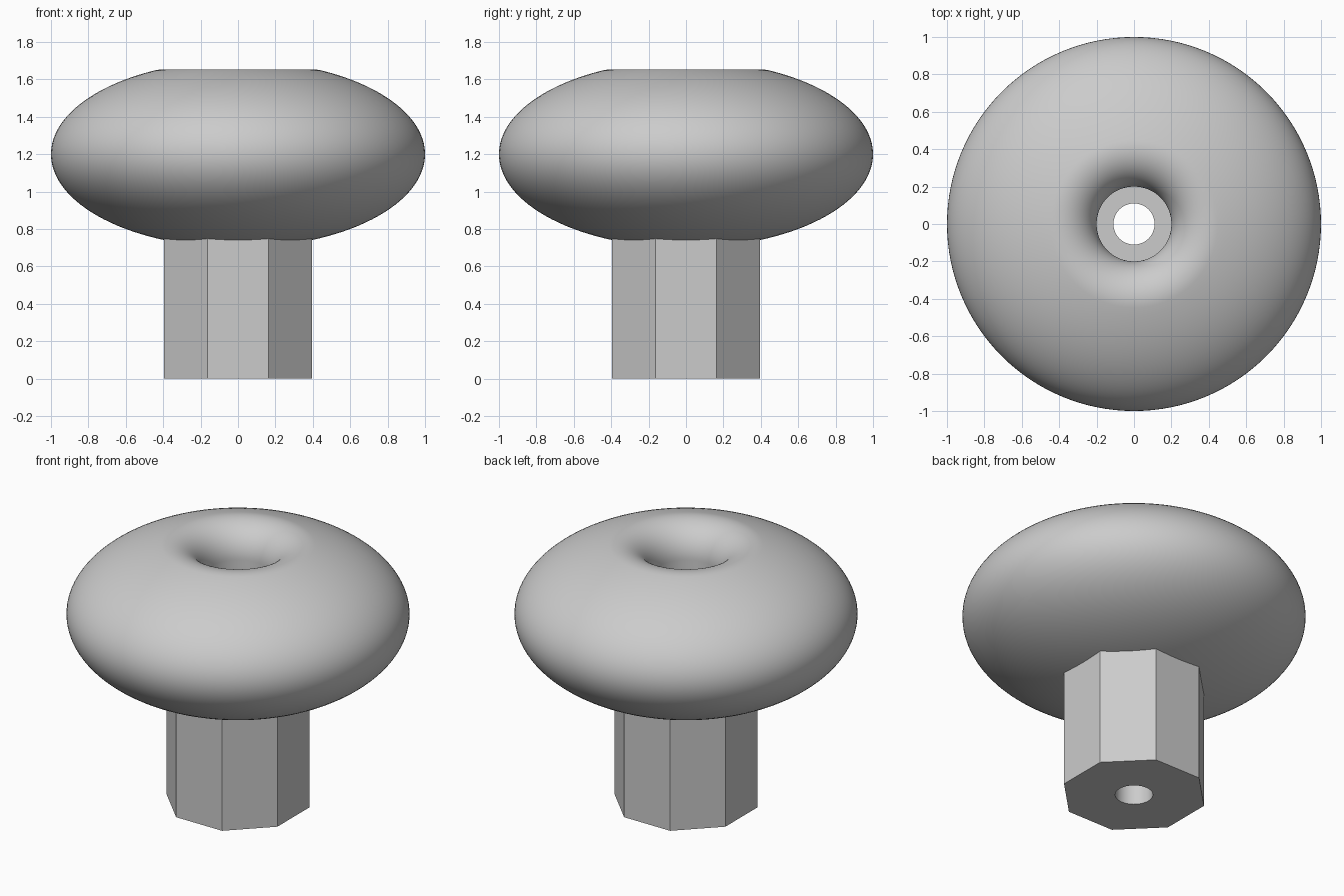
import bpy
import bmesh
import math

if "Cube" in bpy.data.objects:
    bpy.data.objects.remove(bpy.data.objects["Cube"], do_unlink=True)

# Shared material
grey = bpy.data.materials.new("plain grey")
grey.use_nodes = True
COLOUR = (0.6, 0.6, 0.6, 1.0)
grey.diffuse_color = COLOUR
grey.node_tree.nodes["Principled BSDF"].inputs["Base Color"].default_value = COLOUR

MID_Z, HALF_H = 1.2, 0.5         # centre and half height of the cap
RECESS_R, BORE_R = 0.2, 0.11     # screw head recess and through bore
FLOOR_Z = 0.8                    # recess floor, also the stem top
FLATS = 0.395                    # stem centre to flat


def smooth(obj):
    bpy.ops.object.select_all(action='DESELECT')
    bpy.context.view_layer.objects.active = obj
    obj.select_set(True)
    bpy.ops.object.shade_smooth_by_angle(angle=math.radians(30))


def lathe(name, profile, steps=128):
    """Revolve a closed (radius, z) profile around z."""
    bm = bmesh.new()
    verts = [bm.verts.new((r, 0, z)) for r, z in profile]
    edges = [bm.edges.new((a, b)) for a, b in zip(verts, verts[1:] + verts[:1])]
    bmesh.ops.spin(bm, geom=verts + edges, cent=(0, 0, 0), axis=(0, 0, 1),
                   angle=math.tau, steps=steps, use_merge=True)
    bmesh.ops.remove_doubles(bm, verts=bm.verts, dist=1e-5)
    bmesh.ops.recalc_face_normals(bm, faces=bm.faces)
    mesh = bpy.data.meshes.new(name)
    bm.to_mesh(mesh)
    bm.free()
    obj = bpy.data.objects.new(name, mesh)
    bpy.context.collection.objects.link(obj)
    mesh.materials.append(grey)
    smooth(obj)
    return obj


# Cap: elliptical body with a rounded lip running down into the recess
join_r, fillet = 0.448, 0.2
start, end = -math.acos(0.3), math.acos(join_r)
profile = []
for i in range(49):
    a = start + (end - start) * i / 48
    profile.append((math.cos(a), MID_Z + HALF_H * math.sin(a)))
lip_r = RECESS_R + fillet
lean = math.asin((join_r - lip_r) / fillet)
lip_z = profile[-1][1] - fillet * math.cos(lean)
for i in range(1, 21):
    a = lean - (lean + math.pi / 2) * i / 20
    profile.append((lip_r + fillet * math.sin(a), lip_z + fillet * math.cos(a)))
profile += [(RECESS_R, FLOOR_Z - 0.02), (0.3, FLOOR_Z - 0.02)]
lathe("knob_cap", profile)

# Stem: octagonal prism whose top closes the recess
bpy.ops.mesh.primitive_cylinder_add(
    vertices=8, radius=FLATS / math.cos(math.pi / 8), depth=FLOOR_Z,
    location=(0, 0, FLOOR_Z / 2), rotation=(0, 0, math.pi / 8))
stem = bpy.context.object
stem.name = "octagonal_stem"
stem.data.materials.append(grey)

# Through bore cut in the stem
bpy.ops.mesh.primitive_cylinder_add(vertices=64, radius=BORE_R, depth=2,
                                    location=(0, 0, FLOOR_Z / 2))
cutter = bpy.context.object
cutter.name = "bore_cutter"
cutter.hide_render = True
cutter.data.materials.append(grey)
cut = stem.modifiers.new("bore", 'BOOLEAN')
cut.operation = 'DIFFERENCE'
cut.solver = 'EXACT'
cut.object = cutter
bpy.ops.object.select_all(action='DESELECT')
bpy.context.view_layer.objects.active = stem
stem.select_set(True)
bpy.ops.object.modifier_apply(modifier=cut.name)
bpy.data.objects.remove(cutter, do_unlink=True)
smooth(stem)
